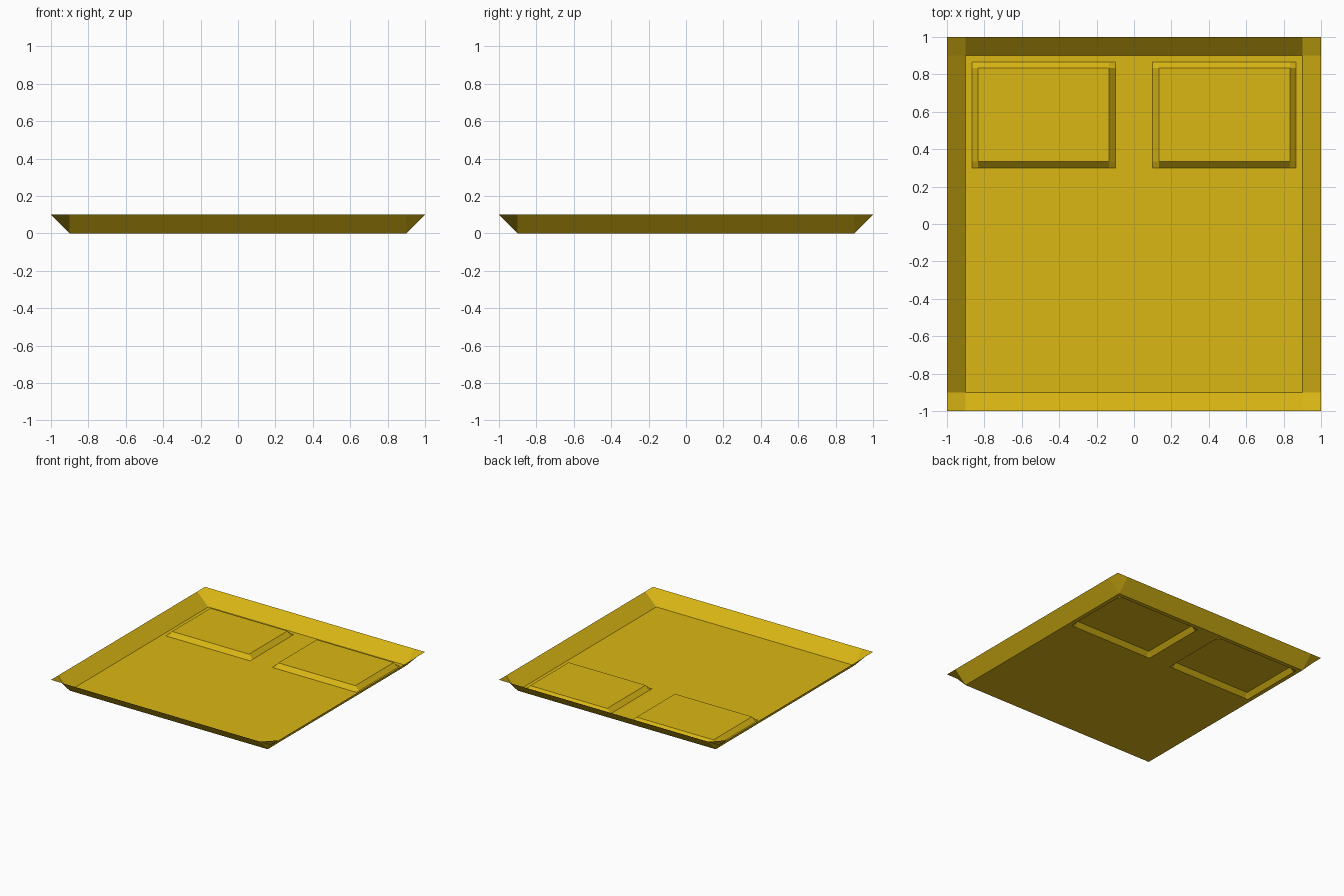
import bpy, bmesh

if "Cube" in bpy.data.objects:
    bpy.data.objects.remove(bpy.data.objects["Cube"])

RIM, RIM_Z = 0.9, 0.1           # floor half width, rim height
STEP = 1 / 30                   # bevel width and height of the raised panels
PX0, PX1 = 0.1, 0.9 - STEP      # panel extents, mirrored in x
PY0, PY1 = 0.3, 0.9 - STEP
EPS = 1e-4

# grid cut lines
half = [PX0, PX0 + STEP, PX1 - STEP, PX1, RIM, 1.0]
xs = sorted([-v for v in half] + half)
ys = [-1.0, -RIM, PY0, PY0 + STEP, PY1 - STEP, PY1, RIM, 1.0]


def height(x, y):
    """Raised rim, two raised panels, flat floor elsewhere."""
    if max(abs(x), abs(y)) > RIM + EPS:
        return RIM_Z
    in_x = PX0 + STEP - EPS < abs(x) < PX1 - STEP + EPS
    in_y = PY0 + STEP - EPS < y < PY1 - STEP + EPS
    return STEP if in_x and in_y else 0.0


bm = bmesh.new()
grid = [[bm.verts.new((x, y, height(x, y))) for x in xs] for y in ys]
for j in range(len(ys) - 1):
    for i in range(len(xs) - 1):
        # the gap between the panels must stay at floor level
        q = [grid[j][i], grid[j][i + 1], grid[j + 1][i + 1], grid[j + 1][i]]
        # corner cells: split across the two equal-height side vertices
        for k in range(4):
            others = {round(v.co.z, 4) for n, v in enumerate(q) if n != k}
            if len(others) == 1 and round(q[k].co.z, 4) not in others:
                q = q[k - 1:] + q[:k - 1] if k else [q[3]] + q[:3]
                break
        bm.faces.new(q)

me = bpy.data.meshes.new("embossed_tray")
bm.to_mesh(me)
bm.free()
tray = bpy.data.objects.new("embossed_tray", me)
bpy.context.collection.objects.link(tray)

# gold material
mat = bpy.data.materials.new("gold")
mat.diffuse_color = (0.70, 0.47, 0.007, 1)
mat.use_nodes = True
mat.node_tree.nodes["Principled BSDF"].inputs["Base Color"].default_value = mat.diffuse_color
me.materials.append(mat)
